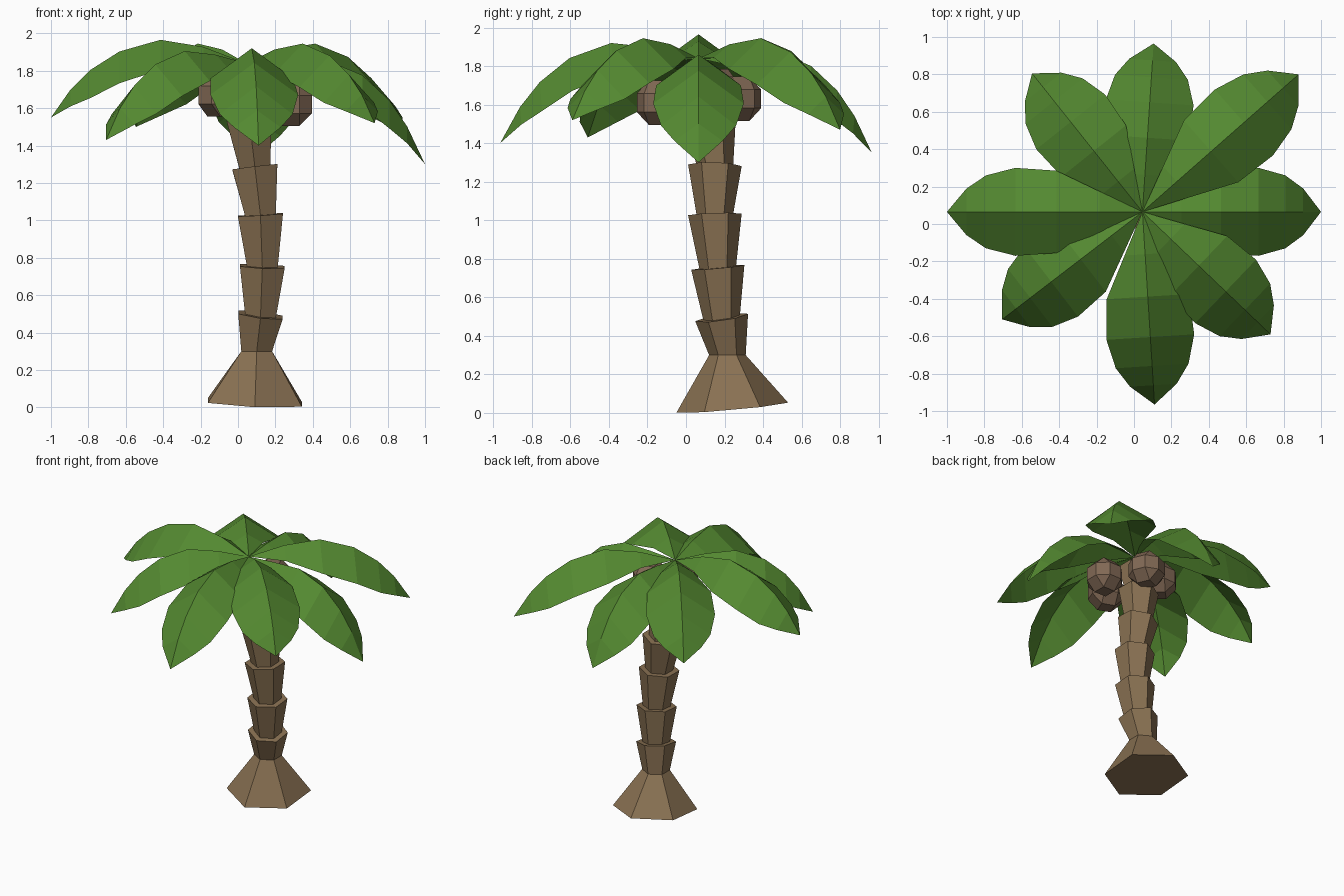
import bpy, bmesh, math
from mathutils import Vector

cube = bpy.data.objects.get("Cube")
if cube:
    bpy.data.objects.remove(cube, do_unlink=True)


def material(name, color):
    m = bpy.data.materials.new(name)
    m.use_nodes = True
    m.diffuse_color = (*color, 1)
    m.node_tree.nodes["Principled BSDF"].inputs["Base Color"].default_value = (*color, 1)
    return m


BARK = material("bark brown", (0.25, 0.165, 0.085))
LEAF = material("leaf green", (0.088, 0.25, 0.03))
NUT = material("nut brown", (0.22, 0.14, 0.09))


def finish(bm, name, mat):
    bmesh.ops.recalc_face_normals(bm, faces=bm.faces)
    mesh = bpy.data.meshes.new(name)
    bm.to_mesh(mesh)
    bm.free()
    mesh.materials.append(mat)
    obj = bpy.data.objects.new(name, mesh)
    bpy.context.collection.objects.link(obj)
    return obj


# Trunk: stacked six-sided collars, each flaring upward over a narrow neck
def hex_ring(bm, center, radius, tilt):
    ring = []
    for i in range(6):
        a = math.radians(60 * i + 30)
        x, y = radius * math.cos(a), radius * math.sin(a)
        ring.append(bm.verts.new(center + Vector((x, y, x * tilt[0] + y * tilt[1]))))
    return ring


# Joint centre, flared radius, tilt in x and y
joints = [
    ((0.09, 0.24, 0.027), 0.29, (-0.04, 0.09)),
    ((0.10, 0.215, 0.30), 0.095, (0, 0)),
    ((0.12, 0.185, 0.495), 0.137, (-0.12, 0.14)),
    ((0.13, 0.165, 0.755), 0.138, (-0.04, 0.09)),
    ((0.12, 0.15, 1.03), 0.139, (0.06, 0.03)),
    ((0.09, 0.15, 1.285), 0.139, (0.12, -0.03)),
    ((0.06, 0.12, 1.54), 0.139, (0.1, 0)),
    ((0.045, 0.08, 1.75), 0.125, (0, 0)),
]
NECK = 0.095
bm = bmesh.new()
rings = []
for center, radius, tilt in joints:
    rings.append(hex_ring(bm, Vector(center), radius, tilt))
    if 0 < len(rings) and NECK < radius < 0.2 and center != joints[-1][0]:
        rings.append(hex_ring(bm, Vector(center), NECK, tilt))
for low, high in zip(rings, rings[1:]):
    for i in range(6):
        j = (i + 1) % 6
        bm.faces.new((low[i], low[j], high[j], high[i]))
bm.faces.new(rings[0][::-1])
bm.faces.new(rings[-1])
finish(bm, "trunk", BARK)

# Fronds: folded leaves that arch from the crown and droop to a point
CROWN = Vector((0.045, 0.065, 1.84))
# Distance along leaf, half width, edge drop, share of the droop
stations = [
    (0.22, 0.11, 0.07, 0),
    (0.44, 0.22, 0.16, 0),
    (0.65, 0.235, 0.17, 0.15),
    (0.8, 0.195, 0.15, 0.39),
    (0.9, 0.125, 0.09, 0.64),
]


def frond(name, tip, peak):
    tip = Vector(tip)
    reach = Vector((tip.x - CROWN.x, tip.y - CROWN.y, 0))
    side = Vector((-reach.y, reach.x, 0)).normalized()
    bm = bmesh.new()
    root = bm.verts.new(CROWN)
    end = bm.verts.new(tip)
    rows = []
    for u, width, drop, droop in stations:
        mid = CROWN + reach * u
        mid.z = peak - droop * (peak - tip.z)
        if not rows:
            mid.z = CROWN.z + 0.7 * (peak - CROWN.z)
        low = Vector((0, 0, -drop))
        rows.append([bm.verts.new(p) for p in
                     (mid + side * width + low, mid, mid - side * width + low)])
    for k in (0, 1):
        bm.faces.new((root, rows[0][k + 1], rows[0][k]))
        bm.faces.new((rows[-1][k], rows[-1][k + 1], end))
        for a, b in zip(rows, rows[1:]):
            bm.faces.new((a[k], a[k + 1], b[k + 1], b[k]))
    obj = finish(bm, name, LEAF)
    # Keep the upper side facing outward
    if sum(p.normal.z * p.area for p in obj.data.polygons) < 0:
        obj.data.flip_normals()


frond("frond_left", (1.0, 0.065, 1.30), 1.86)
frond("frond_back_left", (0.88, 0.80, 1.47), 1.945)
frond("frond_back", (0.105, 0.965, 1.35), 1.88)
frond("frond_back_right", (-0.545, 0.805, 1.50), 1.945)
frond("frond_right", (-1.0, 0.065, 1.55), 1.965)
frond("frond_front_right", (-0.705, -0.51, 1.43), 1.905)
frond("frond_front", (0.11, -0.965, 1.40), 1.92)
frond("frond_front_left", (0.73, -0.59, 1.52), 1.945)

# Nuts: chamfered balls clustered under the crown
nuts = [(0.28, 0.02, 1.62), (0.11, 0.265, 1.63), (-0.095, 0.15, 1.67), (0.14, -0.13, 1.61)]
for n, spot in enumerate(nuts):
    bm = bmesh.new()
    bmesh.ops.create_cube(bm, size=0.232)
    bmesh.ops.bevel(bm, geom=bm.edges[:], offset=0.068, segments=1, affect='EDGES')
    nut = finish(bm, f"nut_{n + 1}", NUT)
    nut.location = spot
    nut.rotation_euler.z = 0.4 * n
